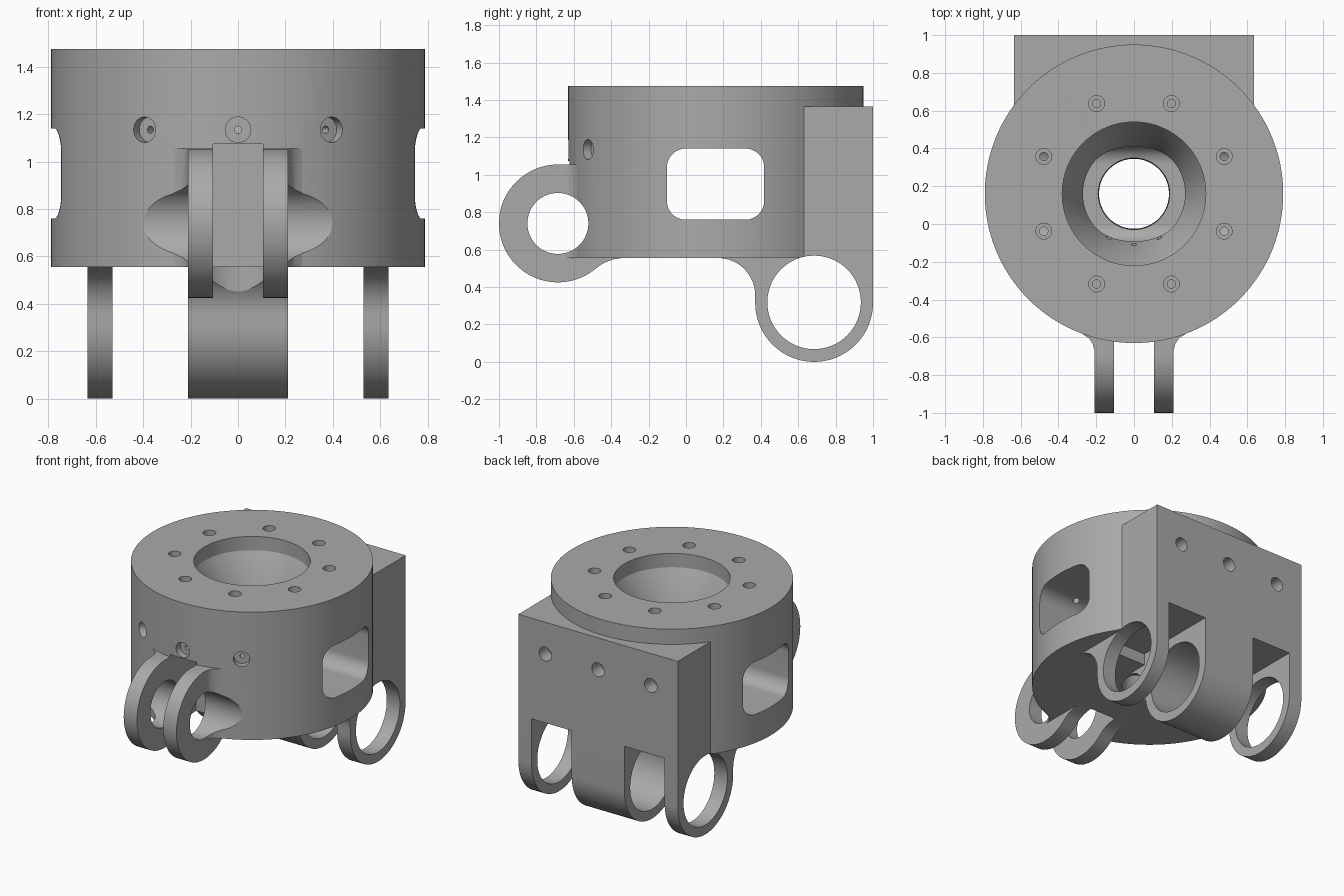
import bpy, bmesh
from math import sin, cos, pi, radians
from mathutils import Matrix, Vector

cube = bpy.data.objects.get("Cube")
if cube:
    bpy.data.objects.remove(cube)

grey = bpy.data.materials.new("machined grey")
grey.use_nodes = True
colour = (0.4, 0.4, 0.4, 1)
grey.diffuse_color = colour
grey.node_tree.nodes["Principled BSDF"].inputs["Base Color"].default_value = colour


def finish(name, bm):
    bmesh.ops.recalc_face_normals(bm, faces=bm.faces)
    mesh = bpy.data.meshes.new(name)
    bm.to_mesh(mesh)
    bm.free()
    mesh.materials.append(grey)
    obj = bpy.data.objects.new(name, mesh)
    bpy.context.collection.objects.link(obj)
    return obj


def prism(name, points, low, high, axis="x"):
    """Extrude a (y, z) outline along x, or an (x, y) outline along z."""
    place = (lambda p, t: (t, *p)) if axis == "x" else (lambda p, t: (*p, t))
    bm = bmesh.new()
    face = bm.faces.new([bm.verts.new(place(p, low)) for p in points])
    moved = bmesh.ops.extrude_face_region(bm, geom=[face])["geom"]
    shift = Vector(place((0, 0), high - low))
    bmesh.ops.translate(bm, vec=shift, verts=[v for v in moved if isinstance(v, bmesh.types.BMVert)])
    return finish(name, bm)


def lathe(name, profile, matrix, steps=32):
    """Spin an (r, z) profile that starts and ends on the axis."""
    bm = bmesh.new()
    verts = [bm.verts.new((r, 0, z)) for r, z in profile]
    edges = [bm.edges.new(pair) for pair in zip(verts, verts[1:])]
    bmesh.ops.spin(bm, geom=verts + edges, cent=(0, 0, 0), axis=(0, 0, 1),
                   angle=2 * pi, steps=steps, use_duplicate=False)
    bmesh.ops.remove_doubles(bm, verts=bm.verts, dist=1e-5)
    bmesh.ops.transform(bm, matrix=matrix, verts=bm.verts)
    return finish(name, bm)


def arc(cx, cy, r, start, end, n=32):
    angles = [radians(start + (end - start) * i / n) for i in range(n + 1)]
    return [(cx + r * cos(a), cy + r * sin(a)) for a in angles]


def box(name, x0, x1, y0, y1, z0, z1):
    return prism(name, [(y0, z0), (y1, z0), (y1, z1), (y0, z1)], x0, x1)


def combine(target, other, operation):
    mod = target.modifiers.new(operation.lower(), "BOOLEAN")
    mod.operation = operation
    mod.solver = "EXACT"
    mod.object = other
    bpy.ops.object.select_all(action="DESELECT")
    target.select_set(True)
    bpy.context.view_layer.objects.active = target
    bpy.ops.object.modifier_apply(modifier=mod.name)
    bpy.data.objects.remove(other)


AXIS_Y = 0.16
centre = Matrix.Translation((0, AXIS_Y, 0))
BOTTOM, TOP, HOLE_Z = 0.555, 1.475, 1.135

# Round housing
body = lathe("joint_housing", [(0, BOTTOM), (0.79, BOTTOM), (0.79, TOP), (0, TOP)], centre, 128)

# Back block with three hinge lugs
parts = [box("back_block", -0.635, 0.635, 0.6, 1.0, BOTTOM, 1.365)]
back_lug = ([(1.0, 0.7)] + arc(0.685, 0.315, 0.315, 0, -180, 48)
            + arc(0.17, 0.355, 0.2, 0, 90, 16) + [(0.17, 0.7)])
for low, high in ((-0.635, -0.53), (-0.21, 0.21), (0.53, 0.635)):
    parts.append(prism("back_lug", back_lug, low, high))

# Front hinge lug with flared roots
front_lug = (arc(-0.685, 0.74, 0.315, 90, 310, 56)
             + arc(-0.328, 0.315, 0.24, 130, 90, 10) + [(-0.328, 1.055)])
parts.append(prism("front_lug", front_lug, -0.21, 0.21))
flare = [(0.2, -0.67), (0.21, -0.67), (0.218, -0.635), (0.238, -0.605), (0.27, -0.584),
         (0.27, -0.5), (0.2, -0.5)]
for side in (-1, 1):
    parts.append(prism("lug_flare", [(side * x, y) for x, y in flare], BOTTOM, 1.055, "z"))
for part in parts:
    combine(body, part, "UNION")

# Central bore: straight collar above a curved throat
throat = [(0.185 + 1.445 * (1 - cos(a)), 0.65 + 1.445 * sin(a))
          for a in [0.5257 * i / 16 for i in range(17)]]
bore = [(0, 0.2), (0.185, 0.2)] + throat + [(0.38, 1.6), (0, 1.6)]
cutters = [lathe("bore", bore, centre, 96)]

# Side windows, hinge slots and pin holes
window = (arc(0.32, 1.04, 0.1, 0, 90, 12) + arc(0, 1.04, 0.1, 90, 180, 12)
          + arc(0, 0.86, 0.1, 180, 270, 12) + arc(0.32, 0.86, 0.1, 270, 360, 12))
cutters.append(prism("side_window", [(y - 0.002, z) for y, z in window], -1, 1))
cutters.append(box("front_slot", -0.105, 0.105, -1.2, -0.325, 0.3, 1.075))
for low, high in ((-0.53, -0.21), (0.21, 0.53)):
    cutters.append(box("back_slot", low, high, 0.36, 1.2, -0.2, 0.64))
for y, z, r in ((-0.685, 0.74, 0.163), (0.685, 0.318, 0.25)):
    cutters.append(prism("pin_hole", arc(y, z, r, 0, 360, 64)[:-1], -1, 1))


def screw(inner, start, outer, step, end):
    return [(0, start), (inner, start), (inner, step), (outer, step), (outer, end), (0, end)]


# Eight screw holes in the top ring
for i in range(8):
    spot = centre @ Matrix.Rotation((i + 0.5) * pi / 4, 4, "Z") @ Matrix.Translation((0.517, 0, 0))
    cutters.append(lathe("top_screw_hole", screw(0.022, 1.0, 0.042, 1.38, 1.6), spot, 24))

# Three radial holes in front, three straight ones in the back block
for i in (-1, 0, 1):
    turn = Matrix.Rotation(i * pi / 6, 4, "Z") @ Matrix.Rotation(pi / 2, 4, "X")
    spot = Matrix.Translation((0, AXIS_Y, HOLE_Z)) @ turn
    cutters.append(lathe("front_screw_hole", screw(0.015, 0.2, 0.054, 0.74, 0.9), spot, 24))
    spot = Matrix.Translation((i * 0.42, 0, HOLE_Z)) @ Matrix.Rotation(-pi / 2, 4, "X")
    cutters.append(lathe("back_screw_hole", screw(0.022, 0.75, 0.05, 0.9, 1.1), spot, 24))
for cutter in cutters:
    combine(body, cutter, "DIFFERENCE")

# Smooth curved walls, keep machined edges crisp
body.select_set(True)
bpy.context.view_layer.objects.active = body
bpy.ops.object.shade_smooth_by_angle(angle=radians(25))
